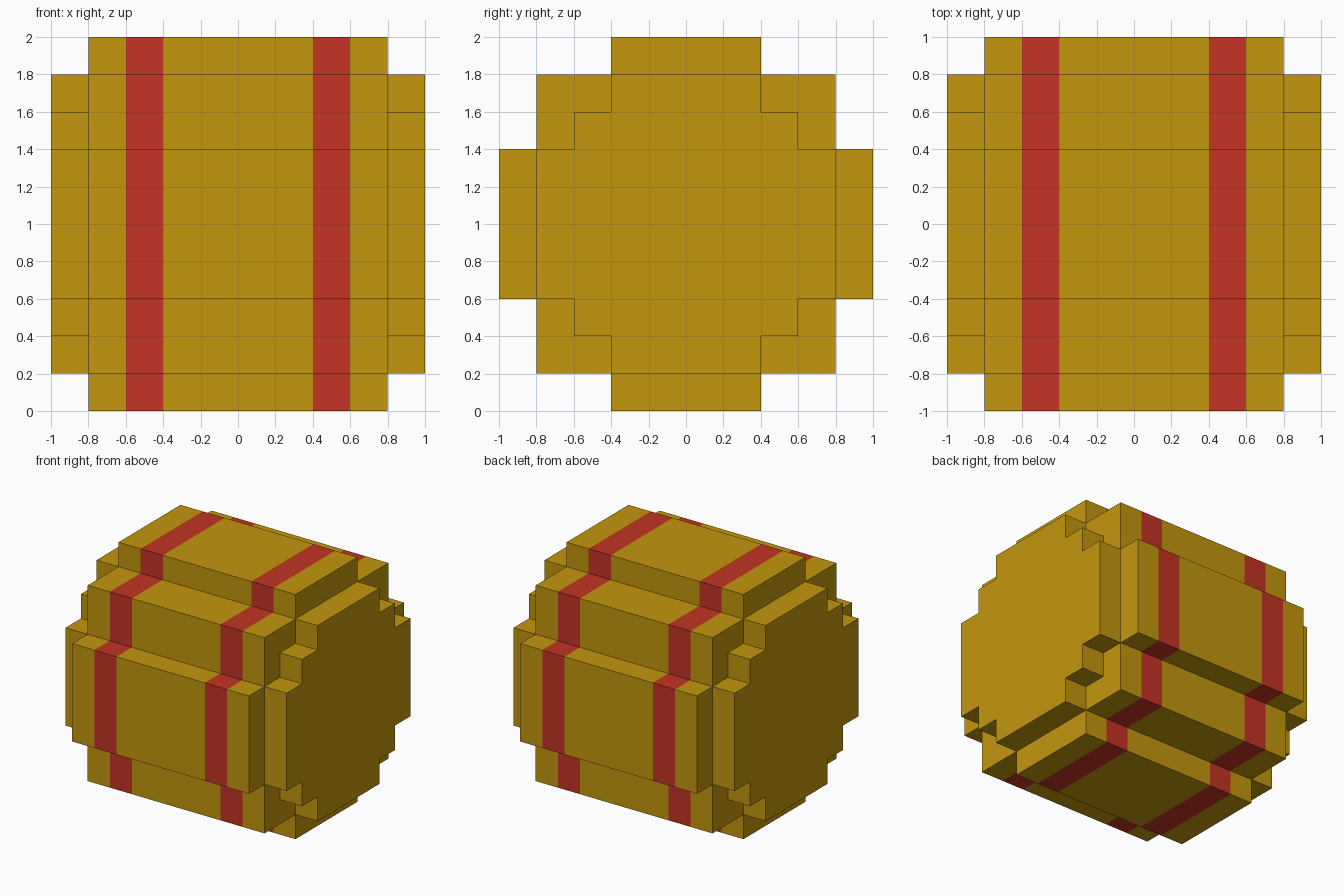
import bpy, bmesh

cube = bpy.data.objects.get("Cube")
if cube:
    bpy.data.objects.remove(cube, do_unlink=True)


def make_material(name, rgb):
    mat = bpy.data.materials.new(name)
    mat.use_nodes = True
    mat.diffuse_color = (*rgb, 1)
    mat.node_tree.nodes["Principled BSDF"].inputs["Base Color"].default_value = (*rgb, 1)
    return mat


GOLD = make_material("gold", (0.546, 0.310, 0.0044))
RED = make_material("red", (0.546, 0.034, 0.0176))


def stepped_outline(quarter):
    """Mirror a quarter staircase of (y, z) points into a closed loop about z = 1."""
    half = quarter + [(-y, z) for y, z in reversed(quarter)]
    loop = half + [(-y, -z) for y, z in half]
    return [(y, z + 1) for y, z in loop]


def extrude_along_x(name, outline, stations, materials, is_stripe=None):
    """Sweep the outline through the x stations, closing both ends."""
    bm = bmesh.new()
    rings = [[bm.verts.new((x, y, z)) for y, z in outline] for x in stations]
    n = len(outline)
    for a, b in zip(rings, rings[1:]):
        for i in range(n):
            j = (i + 1) % n
            bm.faces.new((a[i], a[j], b[j], b[i]))
    bm.faces.new(rings[0])
    bm.faces.new(rings[-1])
    bmesh.ops.recalc_face_normals(bm, faces=bm.faces)
    if is_stripe:
        for f in bm.faces:
            f.material_index = int(is_stripe(f.calc_center_median().x))
    mesh = bpy.data.meshes.new(name)
    bm.to_mesh(mesh)
    bm.free()
    for mat in materials:
        mesh.materials.append(mat)
    obj = bpy.data.objects.new(name, mesh)
    bpy.context.collection.objects.link(obj)
    return obj


# Stepped barrel body with two red bands running around it
body = stepped_outline([(1.0, 0.4), (0.8, 0.4), (0.8, 0.8), (0.4, 0.8), (0.4, 1.0)])
extrude_along_x("barrel_body", body, [-0.8, -0.6, -0.4, 0.4, 0.6, 0.8],
                [GOLD, RED], lambda x: 0.4 < abs(x) < 0.6)

# Smaller stepped end caps, sunk slightly into the body
cap = stepped_outline([(0.8, 0.4), (0.6, 0.4), (0.6, 0.6), (0.4, 0.6), (0.4, 0.8)])
for side, sign in (("left", 1), ("right", -1)):
    extrude_along_x(f"{side}_end_cap", cap, [0.76 * sign, 1.0 * sign], [GOLD])
